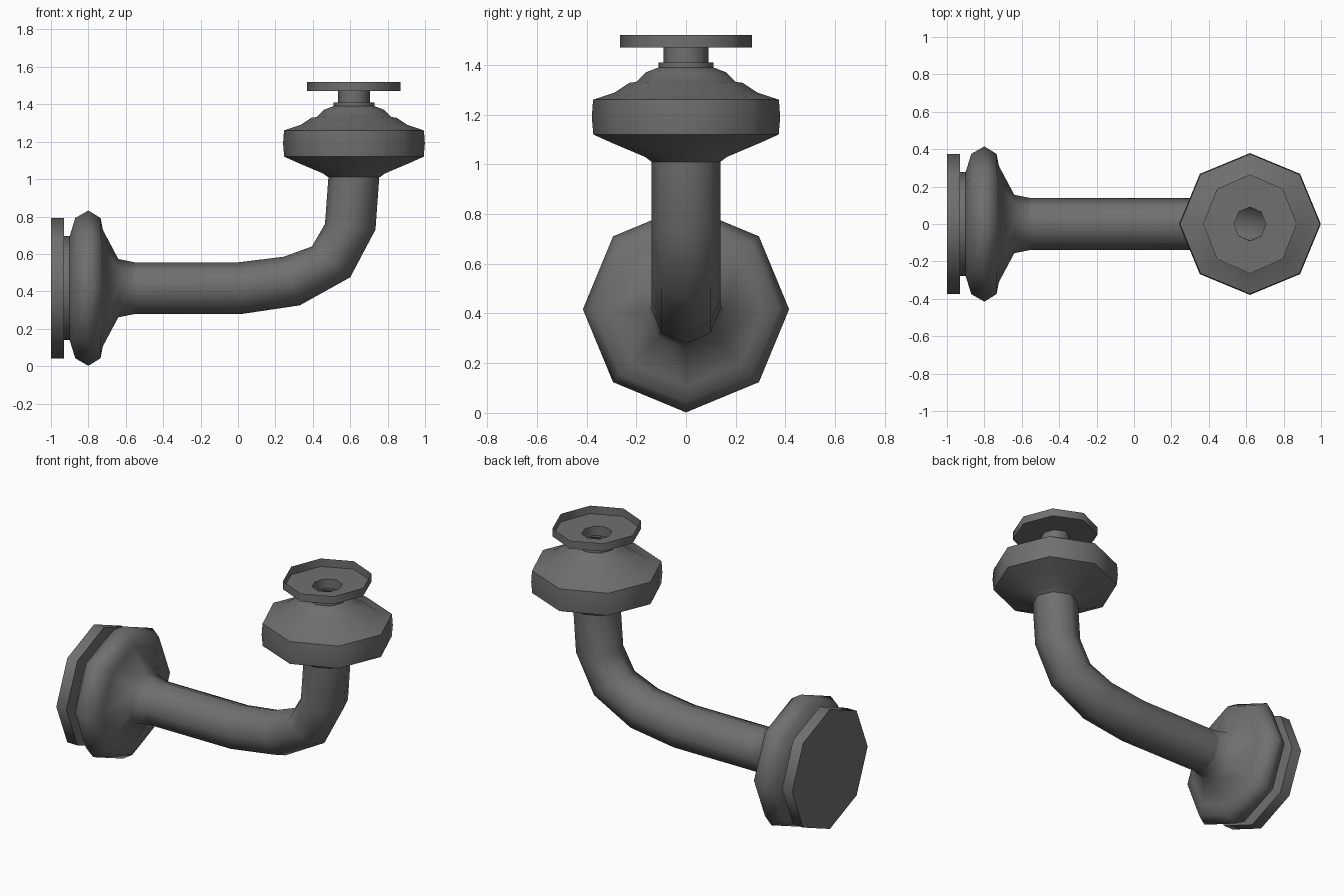
import bpy
import math

if "Cube" in bpy.data.objects:
    bpy.data.objects.remove(bpy.data.objects["Cube"])

SIDES = 8
AXIS_Z = 0.417   # height of the horizontal pipe axis
AXIS_X = 0.62    # position of the vertical outlet axis

# dark iron
iron = bpy.data.materials.new("dark_iron")
iron.diffuse_color = (0.16, 0.16, 0.16, 1)
iron.use_nodes = True
iron.node_tree.nodes["Principled BSDF"].inputs["Base Color"].default_value = iron.diffuse_color


def skin(name, rings, cap_start=False, angle=50):
    """Bridge octagonal rings; each ring is (cx, cz, ux, uz, y_radius)."""
    verts, faces = [], []
    for cx, cz, ux, uz, ry in rings:
        for k in range(SIDES):
            a = 2 * math.pi * k / SIDES
            c, s = math.cos(a), math.sin(a)
            verts.append((cx + ux * c, ry * s, cz + uz * c))
    for i in range(len(rings) - 1):
        for k in range(SIDES):
            n = (k + 1) % SIDES
            a, b = i * SIDES, (i + 1) * SIDES
            faces.append((a + k, b + k, b + n, a + n))
    if cap_start:
        faces.append(tuple(range(SIDES)))
    mesh = bpy.data.meshes.new(name)
    mesh.from_pydata(verts, [], faces)
    mesh.materials.append(iron)
    obj = bpy.data.objects.new(name, mesh)
    bpy.context.collection.objects.link(obj)
    bpy.ops.object.select_all(action='DESELECT')
    obj.select_set(True)
    bpy.context.view_layer.objects.active = obj
    bpy.ops.object.shade_smooth_by_angle(angle=math.radians(angle))
    return obj


def along_x(profile):
    return [(x, AXIS_Z, 0, r, r) for x, r in profile]


def along_z(profile, stretch=1.0):
    return [(AXIS_X, z, -r, 0, r * stretch) for z, r in profile]


# wall plate, narrow neck and rounded flange tapering to the pipe
skin("wall_flange", along_x([(-1, .375), (-.93, .375), (-.93, .278), (-.9, .278),
                             (-.87, .375), (-.80, .415), (-.735, .375),
                             (-.722, .31), (-.64, .156), (-.55, .138)]),
     cap_start=True, angle=62)

# bent pipe: inner and outer outline points of each ring
outline = [(-.55, .555, -.55, .279), (0, .555, .02, .279), (.245, .585, .33, .325),
           (.395, .64, .6, .475), (.465, .76, .735, .73), (.484, 1.02, .756, 1.02)]
skin("bent_pipe", [((a + c) / 2, (b + d) / 2, (a - c) / 2, (b - d) / 2, .138)
                   for a, b, c, d in outline], angle=65)

# outlet head: bowl, band, stepped dome and collar (hollow)
skin("outlet_head", along_z([(1.01, .138), (1.03, .165), (1.085, .295), (1.12, .373),
                             (1.19, .379), (1.26, .374), (1.29, .285), (1.328, .228),
                             (1.332, .2), (1.37, .162), (1.39, .11), (1.41, .11),
                             (1.41, .088)]))

# outlet neck opening into a shallow rimmed dish
skin("outlet_dish", along_z([(1.41, .085), (1.47, .085), (1.47, .25), (1.52, .25)], 1.06))
